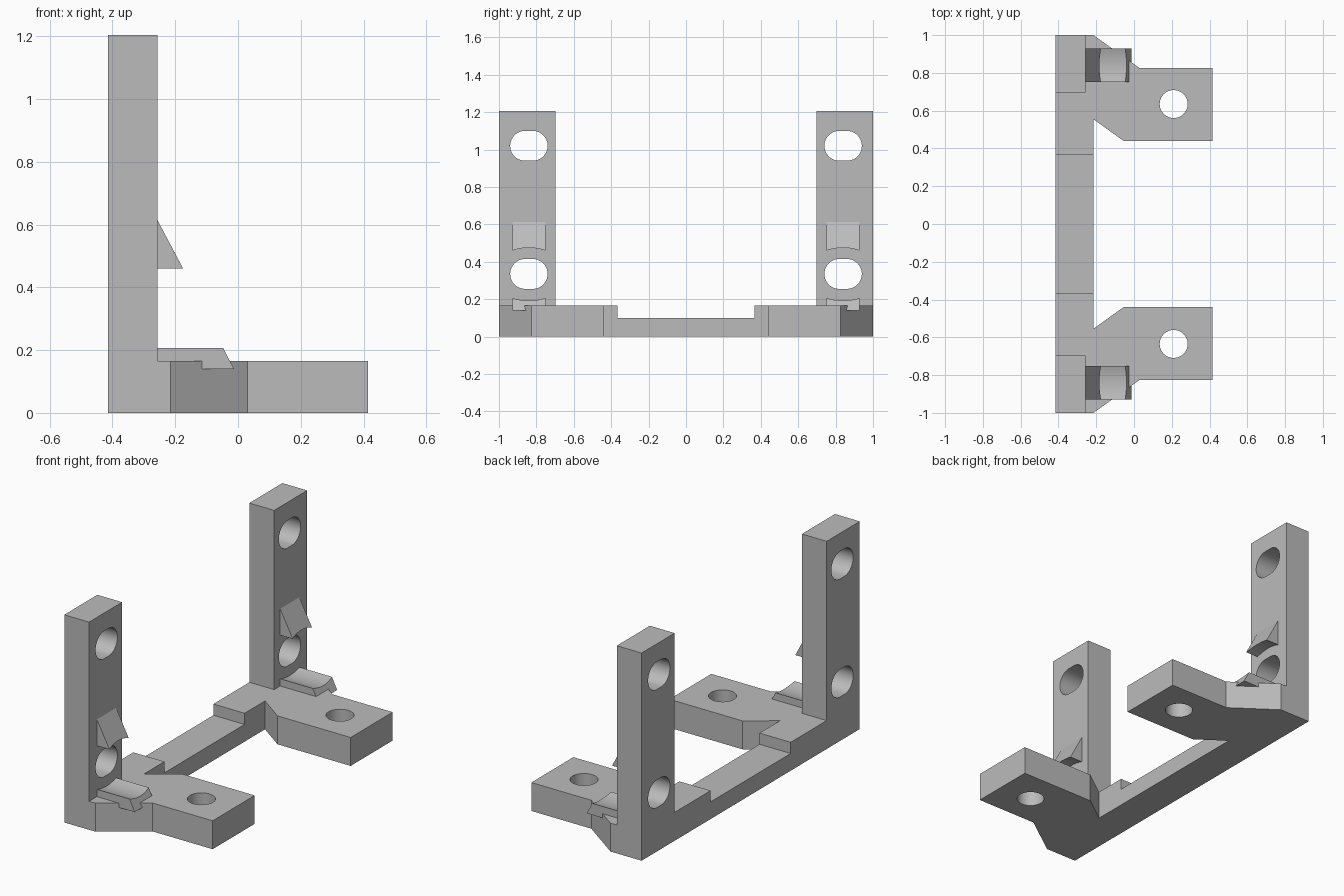
import bpy, bmesh, math
from mathutils import Vector

cube = bpy.data.objects.get("Cube")
if cube:
    bpy.data.objects.remove(cube, do_unlink=True)

grey = bpy.data.materials.new("plain grey")
grey.use_nodes = True
grey.diffuse_color = (0.5, 0.5, 0.5, 1)
grey.node_tree.nodes["Principled BSDF"].inputs["Base Color"].default_value = (0.5, 0.5, 0.5, 1)


def loft(name, sections):
    """Join matching closed sections into a capped solid."""
    bm = bmesh.new()
    rings = [[bm.verts.new(p) for p in s] for s in sections]
    for a, b in zip(rings, rings[1:]):
        for i in range(len(a)):
            j = (i + 1) % len(a)
            bm.faces.new((a[i], a[j], b[j], b[i]))
    bm.faces.new(rings[0])
    bm.faces.new(rings[-1])
    bmesh.ops.recalc_face_normals(bm, faces=bm.faces[:])
    mesh = bpy.data.meshes.new(name)
    bm.to_mesh(mesh)
    bm.free()
    mesh.materials.append(grey)
    obj = bpy.data.objects.new(name, mesh)
    bpy.context.collection.objects.link(obj)
    return obj


def extrude(name, outline, direction):
    d = Vector(direction)
    pts = [Vector(p) for p in outline]
    return loft(name, [pts, [p + d for p in pts]])


def box(name, x0, x1, y0, y1, z0, z1):
    return extrude(name, [(x0, y0, z0), (x1, y0, z0), (x1, y1, z0), (x0, y1, z0)],
                   (0, 0, z1 - z0))


def combine(target, tool, operation):
    mod = target.modifiers.new(operation, 'BOOLEAN')
    mod.operation, mod.solver, mod.object = operation, 'EXACT', tool
    activate(target)
    bpy.ops.object.modifier_apply(modifier=mod.name)
    bpy.data.objects.remove(tool, do_unlink=True)


def activate(obj):
    bpy.ops.object.select_all(action='DESELECT')
    obj.select_set(True)
    bpy.context.view_layer.objects.active = obj


def rounded(radius, stretch, n=48):
    """Circle points, pulled apart into a slot by the stretch."""
    for i in range(n):
        a = 2 * math.pi * (i + 0.5) / n
        yield (radius * math.cos(a) + math.copysign(stretch, math.cos(a)),
               radius * math.sin(a))


BACK, POST_FRONT, BAR_FRONT, END = -0.415, -0.256, -0.215, 0.415
TOP, POST_TOP = 0.165, 1.205
POST_Y, TAB_Y = 0.84, 0.635

# Base plate: two flared tabs joined by a bar
half = [(BACK, 1), (BAR_FRONT, 1), (0.03, 0.825), (END, 0.825),
        (END, 0.44), (-0.055, 0.44), (BAR_FRONT, 0.555)]
outline = half + [(x, -y) for x, y in reversed(half)]
frame = extrude("bracket_frame", [(x, y, 0) for x, y in outline], (0, 0, TOP))

# Lowered middle of the bar
combine(frame, box("bar_cutter", -0.6, 0, -0.367, 0.367, 0.1, 0.4), 'DIFFERENCE')

for side in (-1, 1):
    # Upright post with two slots
    y0, y1 = sorted((side * 0.697, side))
    combine(frame, box("post", BACK, POST_FRONT, y0, y1, 0, POST_TOP), 'UNION')
    for z in (0.335, 1.02):
        slot = [(-0.6, side * POST_Y + u, z + v) for u, v in rounded(0.08, 0.02)]
        combine(frame, extrude("slot_cutter", slot, (0.5, 0, 0)), 'DIFFERENCE')
    # Screw hole in the tab
    hole = [(0.21 + u, side * TAB_Y + v, -0.2) for u, v in rounded(0.074, 0)]
    combine(frame, extrude("hole_cutter", hole, (0, 0, 0.6)), 'DIFFERENCE')


def wedge_profile(s):
    return [(POST_FRONT, 0.46 + s), (-0.175 - s * 0.52, 0.46 + s), (POST_FRONT, 0.613)]


def clip_profile(s):
    return [(POST_FRONT, TOP), (POST_FRONT, 0.207 - s), (-0.047 + s * 0.5, 0.207 - s),
            (-0.013, 0.14), (-0.118, 0.14), (-0.118, TOP)]


# Upper wedge and lower clip, each with a shallow hollow facing the other
parts = [frame]
steps = 12
for side, word in ((-1, "front"), (1, "back")):
    for name, profile in (("wedge_catch", wedge_profile), ("lower_clip", clip_profile)):
        sections = []
        for i in range(steps + 1):
            t = 2 * i / steps - 1
            y = side * POST_Y + t * 0.088
            sections.append([(x, y, z) for x, z in profile(0.015 * (1 - t * t))])
        parts.append(loft(word + "_" + name, sections))

for obj in parts:
    activate(obj)
    bpy.ops.object.shade_smooth_by_angle(angle=math.radians(25))
